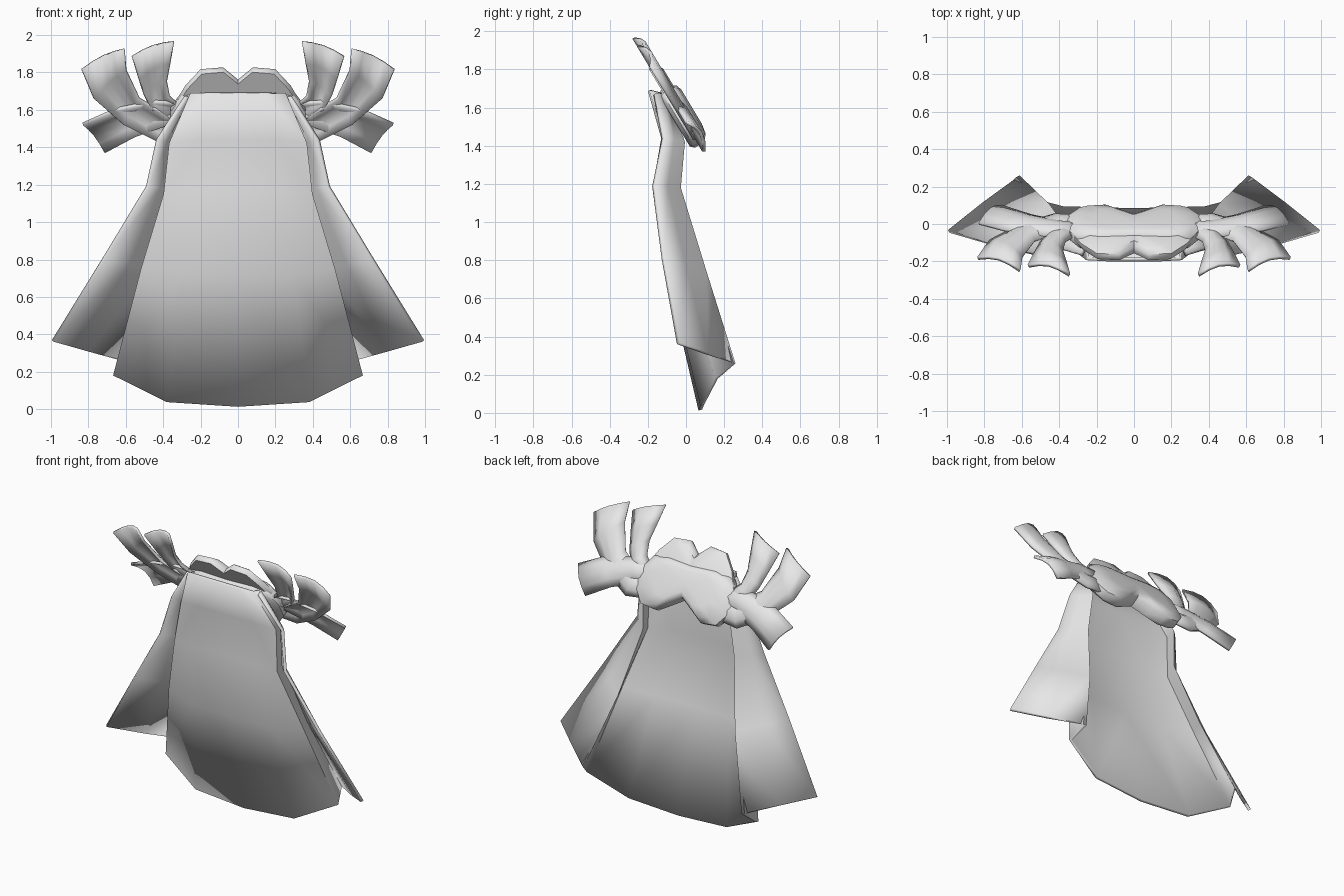
import bpy, bmesh, math
from mathutils import Vector

if "Cube" in bpy.data.objects:
    bpy.data.objects.remove(bpy.data.objects["Cube"], do_unlink=True)

grey = bpy.data.materials.new("plain_grey")
grey.use_nodes = True
grey.diffuse_color = (0.8, 0.8, 0.8, 1)
grey.node_tree.nodes["Principled BSDF"].inputs["Base Color"].default_value = (0.8, 0.8, 0.8, 1)

NORMAL = Vector((0, 0.86, 0.51))     # back of the tilted collar plane


def on_collar(x, z, lift=0.0):
    """Point on the tilted plane that carries the bow and ribbons."""
    return Vector((x, 0.1 - 0.6 * (z - 1.38), z)) + NORMAL * lift


def finish(name, bm, thickness=0, mirror=False, angle=50):
    bmesh.ops.recalc_face_normals(bm, faces=bm.faces)
    mesh = bpy.data.meshes.new(name)
    bm.to_mesh(mesh)
    bm.free()
    mesh.materials.append(grey)
    ob = bpy.data.objects.new(name, mesh)
    bpy.context.collection.objects.link(ob)
    if mirror:
        mod = ob.modifiers.new("mirror", "MIRROR")
        mod.use_clip = True
    if thickness:
        mod = ob.modifiers.new("thickness", "SOLIDIFY")
        mod.thickness = thickness
        mod.offset = 0
    bpy.ops.object.select_all(action="DESELECT")
    ob.select_set(True)
    bpy.context.view_layer.objects.active = ob
    bpy.ops.object.shade_smooth_by_angle(angle=math.radians(angle))
    return ob


def sheet(name, rows, thickness, angle):
    bm = bmesh.new()
    grid = [[bm.verts.new(p) for p in row] for row in rows]
    for a, b in zip(grid, grid[1:]):
        for i in range(len(a) - 1):
            bm.faces.new((a[i], a[i + 1], b[i + 1], b[i]))
    return finish(name, bm, thickness, True, angle)


def ribbon(name, edges, lift, cup=0.035, steps=4):
    """Cupped strip between pairs of edge points, bulging to the back."""
    rows = []
    for (x0, z0), (x1, z1) in edges:
        row = []
        for i in range(steps + 1):
            t = i / steps
            row.append(on_collar(x0 + (x1 - x0) * t, z0 + (z1 - z0) * t,
                                 lift + cup * math.sin(math.pi * t)))
        rows.append(row)
    return sheet(name, rows, 0.018, 50)


def pillow(name, half, centre_z, layers):
    """Symmetric lobed outline, stacked in layers of (lift, scale)."""
    outline = half + [(-x, z) for x, z in reversed(half) if x > 0]
    bm = bmesh.new()
    rings = [[bm.verts.new(on_collar(x * s, centre_z + (z - centre_z) * s, lift))
              for x, z in outline] for lift, s in layers]
    n = len(outline)
    for a, b in zip(rings, rings[1:]):
        for i in range(n):
            bm.faces.new((a[i], a[(i + 1) % n], b[(i + 1) % n], b[i]))
    for ring, z_lift in ((rings[0], layers[0][0]), (rings[-1], layers[-1][0])):
        hub = bm.verts.new(on_collar(0, centre_z, z_lift))
        for i in range(n):
            bm.faces.new((ring[i], ring[(i + 1) % n], hub))
    return finish(name, bm)


# Cape: columns run from the middle of the panel, round the fold, to the wing edge
middle = [(0, -.19, 1.69), (0, -.12, 1.44), (0, -.165, 1.18), (0, -.09, .72), (0, .075, .015)]
panel = [(.14, -.19, 1.69), (.21, -.12, 1.44), (.23, -.16, 1.17), (.29, -.08, .72), (.38, .085, .04)]
side = [(.25, -.185, 1.69), (.36, -.10, 1.42), (.39, -.13, 1.15), (.51, -.02, .75), (.66, .16, .18)]
fold = [(.25, -.10, 1.67), (.34, -.015, 1.42), (.36, -.035, 1.18), (.46, .10, .74), (.62, .255, .26)]
edge = [(.28, -.165, 1.67), (.43, -.12, 1.44), (.485, -.17, 1.19), (.715, -.12, .81), (.99, -.04, .365)]
wing = [(Vector(a) + Vector(b)) / 2 for a, b in zip(fold, edge)]
sheet("cape", list(zip(middle, panel, side, fold, wing, edge)), 0.02, 60)

# Bow: upper lobes and the thicker knot behind them
pillow("upper_lobes",
       [(0, 1.76), (.08, 1.825), (.2, 1.815), (.28, 1.73), (.34, 1.63),
        (.26, 1.51), (.1, 1.47), (0, 1.52)],
       1.64, [(-.035, .97), (-.02, 1), (.005, 1), (.03, .8)])
pillow("bow_knot",
       [(0, 1.70), (.2, 1.71), (.3, 1.69), (.36, 1.61), (.36, 1.5), (.29, 1.42),
        (.18, 1.41), (.09, 1.46), (0, 1.51)],
       1.6, [(-.06, .92), (-.04, 1), (.015, 1), (.045, .85), (.055, .6)])

# Ribbons: three on each side
ribbon("inner_ribbon",
       [((.345, 1.975), (.565, 1.895)), ((.365, 1.86), (.53, 1.78)), ((.385, 1.76), (.5, 1.69)),
        ((.37, 1.68), (.46, 1.61)), ((.28, 1.6), (.3, 1.53))], -.02)
ribbon("outer_ribbon",
       [((.61, 1.935), (.835, 1.825)), ((.6, 1.82), (.77, 1.67)), ((.53, 1.67), (.61, 1.53)),
        ((.38, 1.58), (.43, 1.44)), ((.25, 1.58), (.25, 1.46))], -.02)
ribbon("lower_ribbon",
       [((.83, 1.53), (.71, 1.375)), ((.65, 1.61), (.55, 1.46)), ((.45, 1.65), (.38, 1.52)),
        ((.28, 1.64), (.28, 1.54))], -.01)
